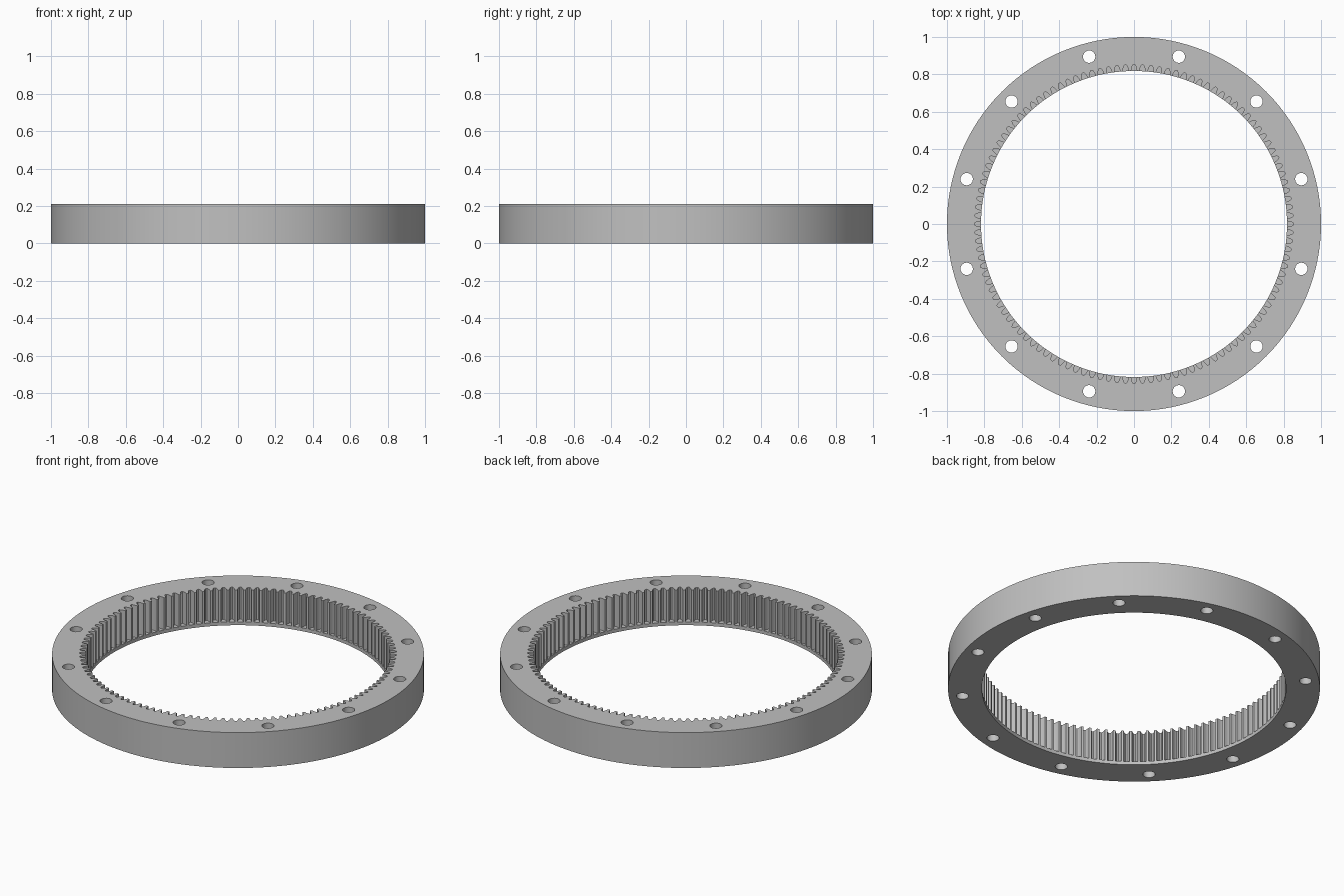
import bpy, bmesh
from math import sin, cos, pi, radians

if "Cube" in bpy.data.objects:
    bpy.data.objects.remove(bpy.data.objects["Cube"], do_unlink=True)

HEIGHT, LIP = 0.21, 0.02
OUTER_R, TIP_R = 1.0, 0.818
TEETH, HOLES = 116, 12
HOLE_R, BOLT_R = 0.033, 0.926
# Half of one tooth gap: (fraction of pitch, radius)
HALF_GAP = [(0.36, TIP_R), (0.30, 0.831), (0.21, 0.844), (0.09, 0.852)]
GAP = [(-f, r) for f, r in HALF_GAP] + HALF_GAP[::-1]

bm = bmesh.new()


def polar(r, a, z, cx=0, cy=0):
    return bm.verts.new((cx + r * cos(a), cy + r * sin(a), z))


def circle(r, n, z, cx=0, cy=0):
    return [polar(r, 2 * pi * i / n, z, cx, cy) for i in range(n)]


def wall(low, high):
    n = len(low)
    for i in range(n):
        j = (i + 1) % n
        bm.faces.new((low[i], low[j], high[j], high[i]))


def fill(loops):
    """Flat face bounded by an outer loop and any holes."""
    edges = []
    for loop in loops:
        for a, b in zip(loop, loop[1:] + loop[:1]):
            edges.append(bm.edges.get((a, b)) or bm.edges.new((a, b)))
    bmesh.ops.triangle_fill(bm, use_beauty=True, use_dissolve=False, edges=edges)


bottom_loops, top_loops = [], []

# Outer rim and bolt holes
rounds = [(OUTER_R, 128, 0, 0)]
for i in range(HOLES):
    a = 2 * pi * (i + 0.5) / HOLES
    rounds.append((HOLE_R, 24, BOLT_R * cos(a), BOLT_R * sin(a)))
for r, n, cx, cy in rounds:
    low, high = circle(r, n, 0, cx, cy), circle(r, n, HEIGHT, cx, cy)
    wall(low, high)
    bottom_loops.append(low)
    top_loops.append(high)

# Internal teeth, standing on a thin lip
tooth_low, tooth_high, lip_low, lip_high = [], [], [], []
for t in range(TEETH):
    low = []
    for f, r in GAP:
        a = 2 * pi * (t + f) / TEETH
        low.append(polar(r, a, LIP))
        tooth_high.append(polar(r, a, HEIGHT))
        if r == TIP_R:
            lip_high.append(low[-1])
            lip_low.append(polar(r, a, 0))
    bm.faces.new(low)
    tooth_low += low
wall(tooth_low, tooth_high)
wall(lip_low, lip_high)

# Flat top and bottom
fill(top_loops + [tooth_high])
fill(bottom_loops + [lip_low])
bmesh.ops.recalc_face_normals(bm, faces=bm.faces[:])

mesh = bpy.data.meshes.new("ring_gear")
bm.to_mesh(mesh)
bm.free()
ring = bpy.data.objects.new("ring_gear", mesh)
bpy.context.collection.objects.link(ring)

# Grey metal
metal = bpy.data.materials.new("grey_metal")
metal.use_nodes = True
grey = (0.53, 0.53, 0.53, 1)
metal.diffuse_color = grey
metal.node_tree.nodes["Principled BSDF"].inputs["Base Color"].default_value = grey
mesh.materials.append(metal)

bpy.context.view_layer.objects.active = ring
ring.select_set(True)
bpy.ops.object.shade_smooth_by_angle(angle=radians(25))
